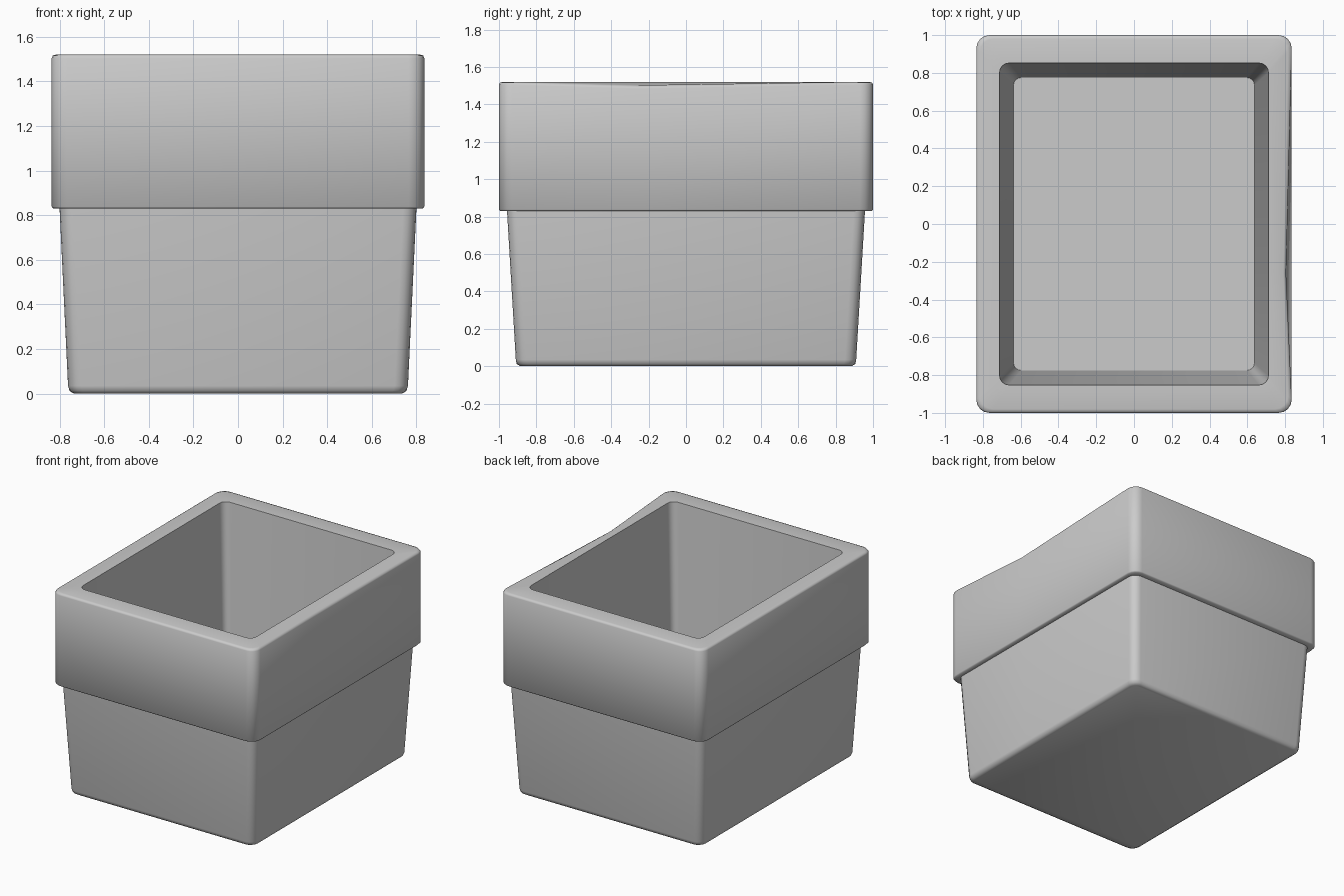
import bpy
import bmesh
from math import sin, cos, pi

cube = bpy.data.objects.get("Cube")
if cube:
    bpy.data.objects.remove(cube)

# Single matte grey
grey = bpy.data.materials.new("matte_grey")
grey.use_nodes = True
tone = (0.6, 0.6, 0.6, 1)
grey.diffuse_color = tone
grey.node_tree.nodes["Principled BSDF"].inputs["Base Color"].default_value = tone

CORNER_STEPS = 4
DENT_Y = -0.26


def ring(bm, hx, hy, r, z, dent):
    """Rounded rectangle; its first point lies midway on the +x side."""
    points = [(hx - dent, DENT_Y, z - dent * 0.7)]
    for i, (sx, sy) in enumerate([(1, 1), (-1, 1), (-1, -1), (1, -1)]):
        for k in range(CORNER_STEPS + 1):
            a = (i + k / CORNER_STEPS) * pi / 2
            points.append((sx * (hx - r) + r * cos(a),
                           sy * (hy - r) + r * sin(a), z))
    return [bm.verts.new(p) for p in points]


# Section of the pot: half width, half depth, corner radius, height, side dent
section = [
    # tapered body with softened foot
    (0.735, 0.885, 0.05, 0.0, 0),
    (0.755, 0.905, 0.06, 0.012, 0),
    (0.762, 0.91, 0.06, 0.035, 0),
    (0.80, 0.957, 0.06, 0.83, 0),
    # overhanging collar
    (0.829, 0.994, 0.07, 0.83, 0),
    (0.835, 1.0, 0.07, 0.838, 0),
    (0.835, 1.0, 0.07, 1.505, 0.03),
    (0.83, 0.995, 0.07, 1.516, 0.03),
    (0.815, 0.98, 0.07, 1.52, 0.025),
    # hollow interior
    (0.712, 0.852, 0.05, 1.52, 0),
    (0.638, 0.775, 0.04, 0.12, 0),
]

bm = bmesh.new()
rings = [ring(bm, *row) for row in section]
count = len(rings[0])
for low, high in zip(rings, rings[1:]):
    for i in range(count):
        j = (i + 1) % count
        bm.faces.new((low[i], low[j], high[j], high[i]))

# Underside and inner floor
bm.faces.new(rings[0][::-1])
bm.faces.new(rings[-1])
bmesh.ops.recalc_face_normals(bm, faces=bm.faces)

mesh = bpy.data.meshes.new("planter_pot")
bm.to_mesh(mesh)
bm.free()
mesh.materials.append(grey)
pot = bpy.data.objects.new("planter_pot", mesh)
bpy.context.collection.objects.link(pot)

# Smooth rounded edges, sharp opening, ledge and floor
bpy.ops.object.select_all(action='DESELECT')
pot.select_set(True)
bpy.context.view_layer.objects.active = pot
bpy.ops.object.shade_smooth_by_angle(angle=pi * 0.3)
